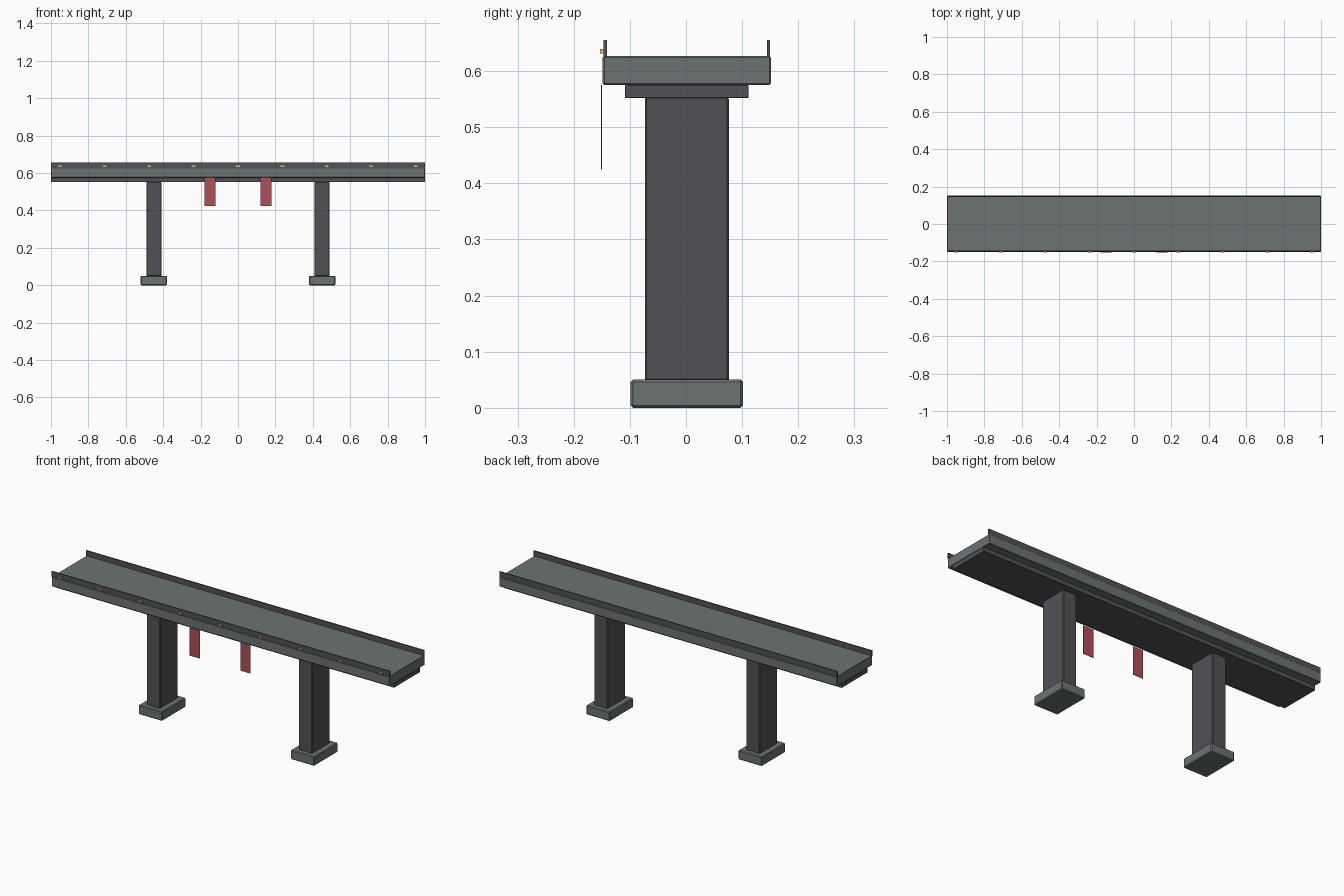
import bpy, bmesh
from mathutils import Matrix, Vector

if "Cube" in bpy.data.objects:
    bpy.data.objects.remove(bpy.data.objects["Cube"])

Y0 = 0.0015  # structure sits slightly back so lamps and banners stay in the bounds


def material(name, rgb):
    m = bpy.data.materials.new(name)
    m.diffuse_color = (*rgb, 1)
    m.use_nodes = True
    m.node_tree.nodes["Principled BSDF"].inputs["Base Color"].default_value = m.diffuse_color
    return m


concrete = material("concrete", (0.15, 0.17, 0.175))
dark = material("dark_concrete", (0.085, 0.085, 0.095))
red = material("banner_red", (0.42, 0.08, 0.09))
amber = material("lamp_amber", (0.9, 0.5, 0.15))


def box(name, x, y, z, mat, bevel=0):
    """Box from (min, max) ranges, with an optional chamfer."""
    size = Vector(r[1] - r[0] for r in (x, y, z))
    mid = Vector((r[0] + r[1]) / 2 for r in (x, y, z))
    bm = bmesh.new()
    bmesh.ops.create_cube(bm, size=1, matrix=Matrix.Diagonal((*size, 1)))
    me = bpy.data.meshes.new(name)
    bm.to_mesh(me)
    bm.free()
    me.materials.append(mat)
    ob = bpy.data.objects.new(name, me)
    ob.location = mid
    bpy.context.collection.objects.link(ob)
    if bevel:
        mod = ob.modifiers.new("chamfer", "BEVEL")
        mod.width = bevel
        mod.segments = 1
    return ob


def around(c, w):
    return (c - w / 2, c + w / 2)


# Road deck and the narrower girder below it
box("deck", (-1, 1), around(Y0, 0.30), (0.575, 0.627), concrete, 0.003)
box("girder", (-1, 1), around(Y0, 0.22), (0.552, 0.575), dark, 0.001)

# Side rails
for side, s in (("front", -1), ("back", 1)):
    box(side + "_rail", (-1, 1), around(Y0 + s * 0.1455, 0.006), (0.625, 0.655), dark)

# Piers and footings; banners hanging on the front side
for side, s in (("left", -1), ("right", 1)):
    box(side + "_pier", around(s * 0.45, 0.08), around(Y0, 0.15), (0.048, 0.553), dark, 0.003)
    box(side + "_footing", around(s * 0.45, 0.14), around(Y0, 0.20), (0, 0.05), concrete, 0.004)
    box(side + "_banner", around(s * 0.15, 0.06), around(-0.1505, 0.002), (0.425, 0.575), red)

# Row of small lamps along the front rail
for i in range(9):
    box(f"lamp_{i + 1}", around(-0.95 + i * 0.2375, 0.02), (-0.153, -0.146), (0.631, 0.639), amber)
